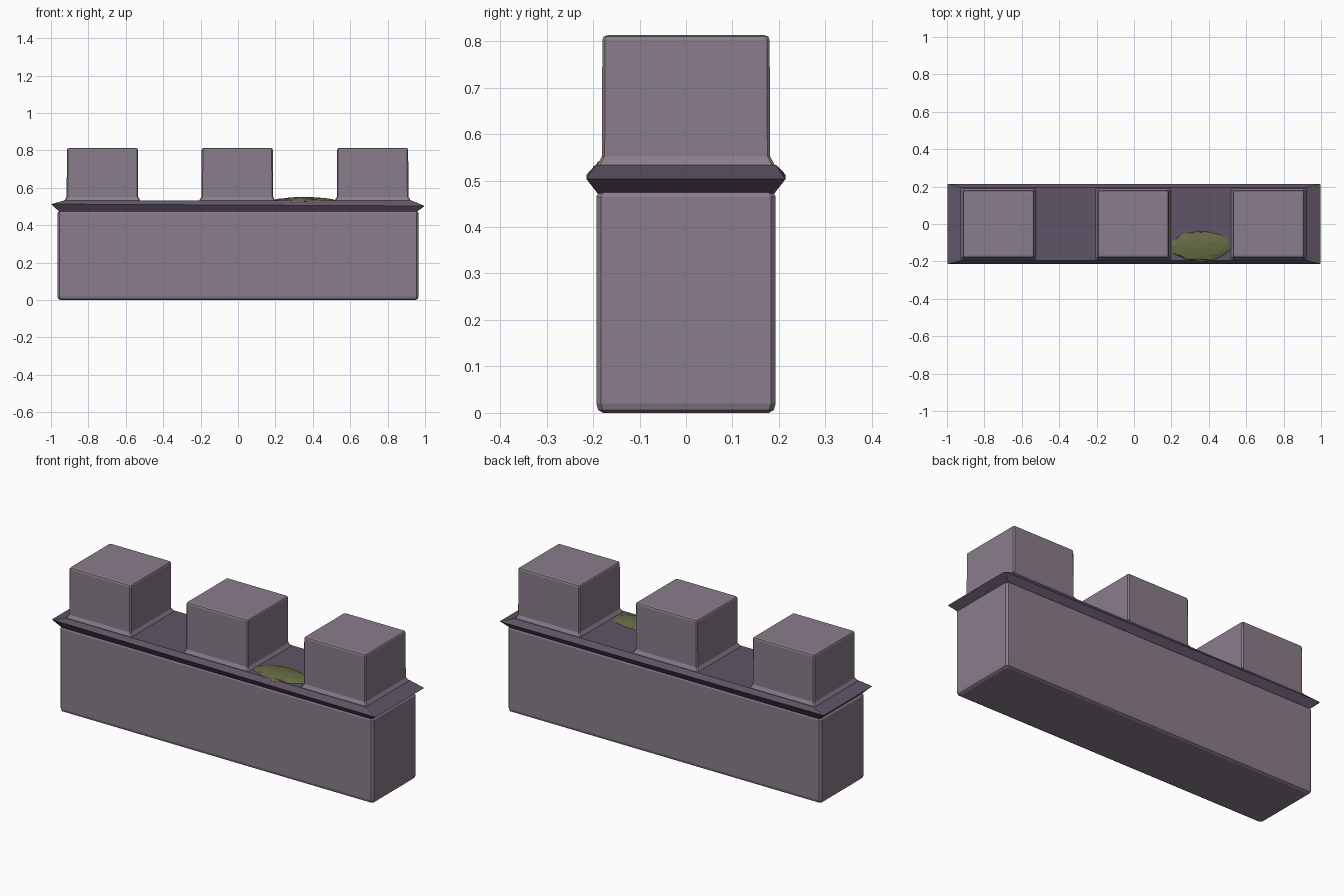
import bpy, bmesh, random
from mathutils import Vector

random.seed(4)
cube = bpy.data.objects.get("Cube")
if cube:
    bpy.data.objects.remove(cube, do_unlink=True)


def material(name, rgb):
    m = bpy.data.materials.new(name)
    m.use_nodes = True
    color = (*rgb, 1)
    m.diffuse_color = color
    bsdf = m.node_tree.nodes["Principled BSDF"]
    bsdf.inputs["Base Color"].default_value = color
    bsdf.inputs["Roughness"].default_value = 0.9
    return m


stone = material("mauve stone", (0.253, 0.206, 0.256))
ledge_stone = material("dark purple stone", (0.118, 0.09, 0.135))
moss_green = material("moss green", (0.13, 0.15, 0.058))


def add_object(name, bm, mat):
    bmesh.ops.recalc_face_normals(bm, faces=bm.faces[:])
    mesh = bpy.data.meshes.new(name)
    bm.to_mesh(mesh)
    bm.free()
    mesh.materials.append(mat)
    ob = bpy.data.objects.new(name, mesh)
    bpy.context.collection.objects.link(ob)
    return ob


def stacked_box(name, rings, mat, corner, x=0):
    """Closed solid through rings of (half x, half y, z, tilt), with cut corners."""
    bm = bmesh.new()
    loops = []
    for hx, hy, z, tilt in rings:
        c = corner
        pts = [(hx - c, -hy), (hx, c - hy), (hx, hy - c), (hx - c, hy),
               (c - hx, hy), (-hx, hy - c), (-hx, c - hy), (c - hx, -hy)]
        loops.append([bm.verts.new((x + px, py, z + tilt * px)) for px, py in pts])
    for low, high in zip(loops, loops[1:]):
        for i in range(8):
            j = (i + 1) % 8
            bm.faces.new((low[i], low[j], high[j], high[i]))
    bm.faces.new(loops[0][::-1])
    bm.faces.new(loops[-1])
    return add_object(name, bm, mat)


# Long wall body with chamfered edges
stacked_box("wall_body", [(0.95, 0.178, 0, 0), (0.961, 0.189, 0.006, 0),
                          (0.965, 0.193, 0.02, 0), (0.965, 0.193, 0.465, 0),
                          (0.955, 0.185, 0.48, 0)], stone, 0.01)

# Pointed ledge capping the wall, its rim very slightly tilted
stacked_box("ledge", [(0.955, 0.19, 0.472, 0), (0.998, 0.214, 0.508, -0.005),
                      (0.925, 0.195, 0.533, 0)], ledge_stone, 0.004)

# Three battlement blocks with flared feet
for name, x in (("right_block", -0.725), ("middle_block", -0.004), ("left_block", 0.72)):
    stacked_box(name, [(0.202, 0.191, 0.525, 0), (0.202, 0.191, 0.534, 0),
                       (0.191, 0.181, 0.552, 0), (0.19, 0.18, 0.803, 0),
                       (0.187, 0.177, 0.81, 0), (0.178, 0.168, 0.813, 0)],
                stone, 0.006, x)

# Low faceted moss patch between two blocks
bm = bmesh.new()
bmesh.ops.create_icosphere(bm, subdivisions=3, radius=1)
for v in bm.verts:
    v.co *= random.uniform(0.94, 1.03)
    v.co = Vector((0.357 + 0.168 * v.co.x, -0.118 + 0.083 * v.co.y, 0.529 + 0.022 * v.co.z))
add_object("moss_patch", bm, moss_green)
